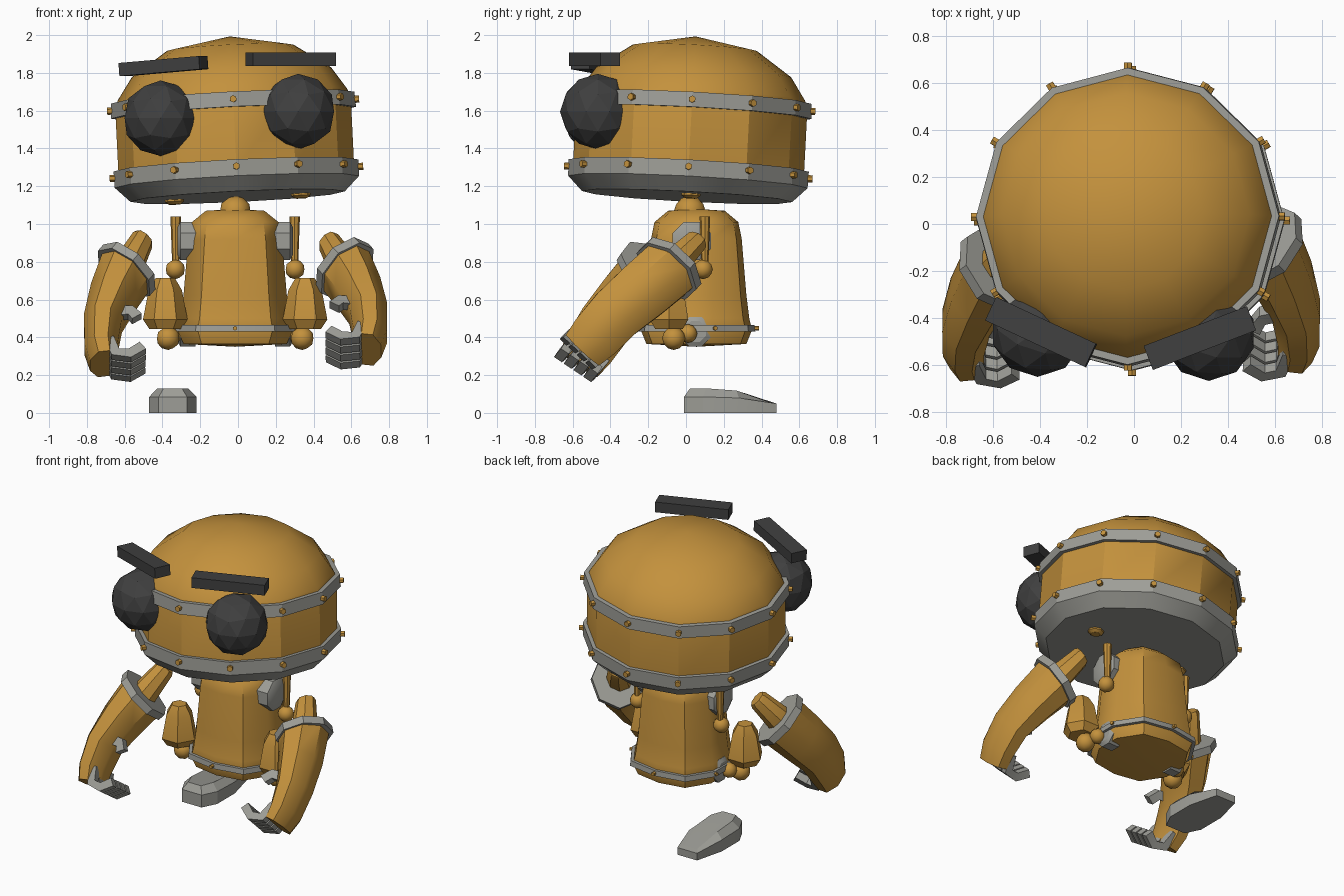
import bpy, bmesh, math
from mathutils import Matrix, Vector

cube = bpy.data.objects.get("Cube")
if cube:
    bpy.data.objects.remove(cube, do_unlink=True)


def material(name, color):
    m = bpy.data.materials.new(name)
    m.use_nodes = True
    m.diffuse_color = (*color, 1)
    m.node_tree.nodes["Principled BSDF"].inputs["Base Color"].default_value = (*color, 1)
    return m


ORANGE = material("orange_paint", (0.55, 0.285, 0.046))
GREY = material("grey_metal", (0.34, 0.34, 0.31))
DARK = material("dark_rubber", (0.05, 0.05, 0.05))

T = Matrix.Translation


def R(deg, axis):
    return Matrix.Rotation(math.radians(deg), 4, axis)


def finish(name, bm, mat, smooth=29):
    bmesh.ops.remove_doubles(bm, verts=bm.verts, dist=0.0005)
    bmesh.ops.recalc_face_normals(bm, faces=bm.faces)
    for f in bm.faces:
        f.smooth = smooth > 0
    for e in bm.edges:
        e.smooth = e.calc_face_angle(0) < math.radians(smooth)
    me = bpy.data.meshes.new(name)
    bm.to_mesh(me)
    bm.free()
    me.materials.append(mat)
    ob = bpy.data.objects.new(name, me)
    bpy.context.collection.objects.link(ob)


def add_loft(bm, rings):
    # skin a stack of equal-sized point rings and cap both ends
    vs = [[bm.verts.new(p) for p in ring] for ring in rings]
    n = len(vs[0])
    for a, b in zip(vs, vs[1:]):
        for i in range(n):
            j = (i + 1) % n
            bm.faces.new((a[i], a[j], b[j], b[i]))
    bm.faces.new(vs[0])
    bm.faces.new(vs[-1])


def lathe(name, profile, sides, mat, places, phase=0, smooth=29, square=0):
    # turn (radius, height) pairs about z, once for each placement matrix;
    # square pushes the diagonals outward
    bm = bmesh.new()
    turn = [math.radians(phase + 360 * i / sides) for i in range(sides)]
    shape = [Vector((math.cos(a), math.sin(a), 0)) * (1 + square * math.sin(2 * a) ** 2)
             for a in turn]
    for m in places:
        add_loft(bm, [[m @ (p * r + Vector((0, 0, z))) for p in shape] for r, z in profile])
    finish(name, bm, mat, smooth)


def box(name, size, m, mat):
    bm = bmesh.new()
    bmesh.ops.create_cube(bm, size=1, matrix=m @ Matrix.Diagonal((*size, 1)))
    finish(name, bm, mat)


def ball(name, r, m, mat, smooth=29):
    bm = bmesh.new()
    bmesh.ops.create_icosphere(bm, subdivisions=2, radius=r, matrix=m)
    finish(name, bm, mat, smooth)


def bolts(name, m, r, z, count, size, phase=0):
    lathe(name, [(size, -0.02), (size, 0.02)], 6, ORANGE,
          [m @ R(phase + 360 * i / count, 'Z') @ T((r, 0, z)) @ R(90, 'Y') for i in range(count)])


# Head, slightly tilted
head = T((-0.008, 0.012, 1.265)) @ R(-3, 'X') @ R(-2.8, 'Y') @ Matrix.Diagonal((1.015, 0.995, 1, 1))
lathe("head_shell", [(0.615, 0), (0.615, 0.37), (0.60, 0.42), (0.52, 0.54),
                     (0.33, 0.67), (0, 0.73)], 12, ORANGE, [head])
lathe("head_base", [(0.56, -0.12), (0.638, -0.042), (0.64, 0.045)], 12, GREY, [head])
lathe("head_upper_band", [(0.64, 0.325), (0.635, 0.405)], 12, GREY, [head])
bolts("lower_band_bolts", head, 0.642, 0.008, 12, 0.019)
bolts("upper_band_bolts", head, 0.638, 0.365, 12, 0.019)
lathe("head_underside_studs", [(0.03, -0.145), (0.05, -0.13), (0.05, -0.11)], 8, ORANGE,
      [head @ T((x, 0.02, 0)) for x in (-0.33, 0.33)])

# Eyes and brows
ball("right_eye", 0.2, T((-0.41, -0.45, 1.56)), DARK, 0)
ball("left_eye", 0.2, T((0.318, -0.467, 1.595)), DARK, 0)
brow = (0.47, 0.11, 0.07)
box("right_brow", brow, T((-0.395, -0.46, 1.836)) @ R(-25, 'Z') @ R(-4.5, 'Y'), DARK)
box("left_brow", brow, T((0.28, -0.485, 1.872)) @ R(21, 'Z'), DARK)

# Torso and neck
body = T((-0.015, 0.055, 0)) @ Matrix.Diagonal((1.05, 1, 1, 1))
ball("neck", 0.085, T((-0.015, 0.02, 1.065)), ORANGE)
lathe("torso", [(0, 0.35), (0.265, 0.365), (0.295, 0.44), (0.28, 0.5), (0.265, 0.62),
                (0.24, 0.92), (0.222, 1.01), (0.15, 1.07), (0, 1.08)], 10, ORANGE, [body],
      90, 40, 0.1)
lathe("torso_band", [(0.312, 0.43), (0.308, 0.465)], 10, GREY, [body], 90, 29, 0.1)
bolts("torso_bolts", body, 0.312, 0.448, 10, 0.012, 90)


# Joints on both sides of the torso
def joints(side, s):
    def at(x, y, z):
        return T((-0.015 + s * x, y, z))

    lathe(side + "_shoulder_plate", [(0.11, -0.06), (0.11, 0.03), (0.08, 0.045)], 8, GREY,
          [at(0.26, 0.03, 0.91) @ R(90 * s, 'Y')], 22.5)
    lathe(side + "_hip_plate", [(0.085, -0.05), (0.085, 0.03), (0.06, 0.045)], 8, GREY,
          [at(0.26, 0.05, 0.43) @ R(90 * s, 'Y')], 22.5)
    ball(side + "_hip_ball", 0.05, at(0.32, 0.01, 0.42), ORANGE)
    lathe(side + "_shoulder_rod", [(0.018, 0.77), (0.028, 1.04)], 8, ORANGE,
          [at(0.315, 0.1, 0)])
    ball(side + "_rod_ball", 0.052, at(0.317, 0.09, 0.76), ORANGE)
    lathe(side + "_thigh", [(0.085, 0.445), (0.118, 0.495), (0.088, 0.65), (0.05, 0.715)], 6,
          ORANGE, [at(0.37, -0.09, 0)])
    ball(side + "_knee_ball", 0.062, at(0.355, -0.065, 0.395), ORANGE)


joints("left", 1)
joints("right", -1)


# Arms: wide flattened forearms with a cuff, stub and curled fingers
def oval(c, u, v, w, n, sides=8):
    return [c + u * w * math.cos(a) + v * n * math.sin(a)
            for a in (2 * math.pi * (i + 0.5) / sides for i in range(sides))]


def add_bar(bm, m, points, w, h, u):
    # square-section bar along a short path
    pts = [Vector(p) for p in points]
    rings = []
    for i, p in enumerate(pts):
        t = (pts[min(i + 1, len(pts) - 1)] - pts[max(i - 1, 0)]).normalized()
        v = t.cross(u).normalized()
        rings.append([m @ (p + u * a * w / 2 + v * b * h / 2)
                      for a, b in ((1, 1), (-1, 1), (-1, -1), (1, -1))])
    add_loft(bm, rings)


def arm(side, m):
    path = [Vector(p) for p in ((0.01, -0.03, -0.03), (0.08, -0.17, -0.15), (0.135, -0.31, -0.27),
                                (0.145, -0.42, -0.39), (0.13, -0.485, -0.46))]
    widths = [(0.175, 0.16), (0.17, 0.135), (0.158, 0.11), (0.148, 0.095), (0.13, 0.08)]
    rings, frames = [], []
    for i, (p, (w, n)) in enumerate(zip(path, widths)):
        t = path[min(i + 1, 4)] - path[max(i - 1, 0)]
        if i == 0:
            t = Vector((0.58, -0.54, -0.6))  # cuff opening leans inward
        t.normalize()
        u = Vector((0, -0.68, 0.73))
        u = (u - t * u.dot(t)).normalized()
        v = t.cross(u)
        frames.append((t, u, v))
        rings.append([m @ q for q in oval(p, u, v, w, n)])
    bm = bmesh.new()
    add_loft(bm, rings)
    finish(side + "_forearm", bm, ORANGE, 40)

    t, u, v = frames[0]
    bm = bmesh.new()
    add_loft(bm, [[m @ q for q in oval(path[0] + t * d, u, v, 0.193, 0.18)]
                  for d in (-0.025, 0.025)])
    finish(side + "_cuff", bm, GREY)

    bm = bmesh.new()
    stub = Vector((-0.075, 0.11, 0.11))
    add_loft(bm, [[m @ q for q in oval(c, u, v, r, r)]
                  for c, r in ((path[0], 0.088), (stub, 0.065), (stub * 1.1, 0.055))])
    finish(side + "_upper_arm", bm, ORANGE)

    u = frames[-1][1]
    bm = bmesh.new()
    for i in range(4):
        p = path[-1] + u * (i - 1.5) * 0.062 + Vector((-0.045, 0.04, 0.035))
        add_bar(bm, m, [p + Vector(d) for d in ((0.02, 0.03, 0.03), (-0.015, -0.045, -0.035),
                                                (-0.09, -0.06, -0.04), (-0.16, -0.02, -0.005))],
                0.05, 0.055, u)
    add_bar(bm, m, [(0.09, -0.31, -0.22), (-0.01, -0.33, -0.21), (-0.045, -0.38, -0.235)],
            0.055, 0.06, u)
    finish(side + "_fingers", bm, GREY, 20)


arm("left", T((0.555, -0.06, 0.795)))
arm("right", T((-0.58, -0.16, 0.79)) @ R(9, 'X') @ Matrix.Diagonal((-1, 1, 1, 1)))

# Single foot resting on the floor
half = [(0.075, -0.01), (0.125, 0.09), (0.125, 0.28), (0.075, 0.48)]
outline = half + [(-x, y) for x, y in reversed(half)]
bm = bmesh.new()
add_loft(bm, [[Vector((-0.345 + x * k, 0.2 + (y - 0.2) * ky, top - max(0, y - 0.24) * slope))
               for x, y in outline]
              for k, ky, top, slope in ((1, 1, 0, 0), (1, 1, 0.085, 0.15), (0.65, 0.85, 0.13, 0.3))])
finish("right_foot", bm, GREY, 15)
